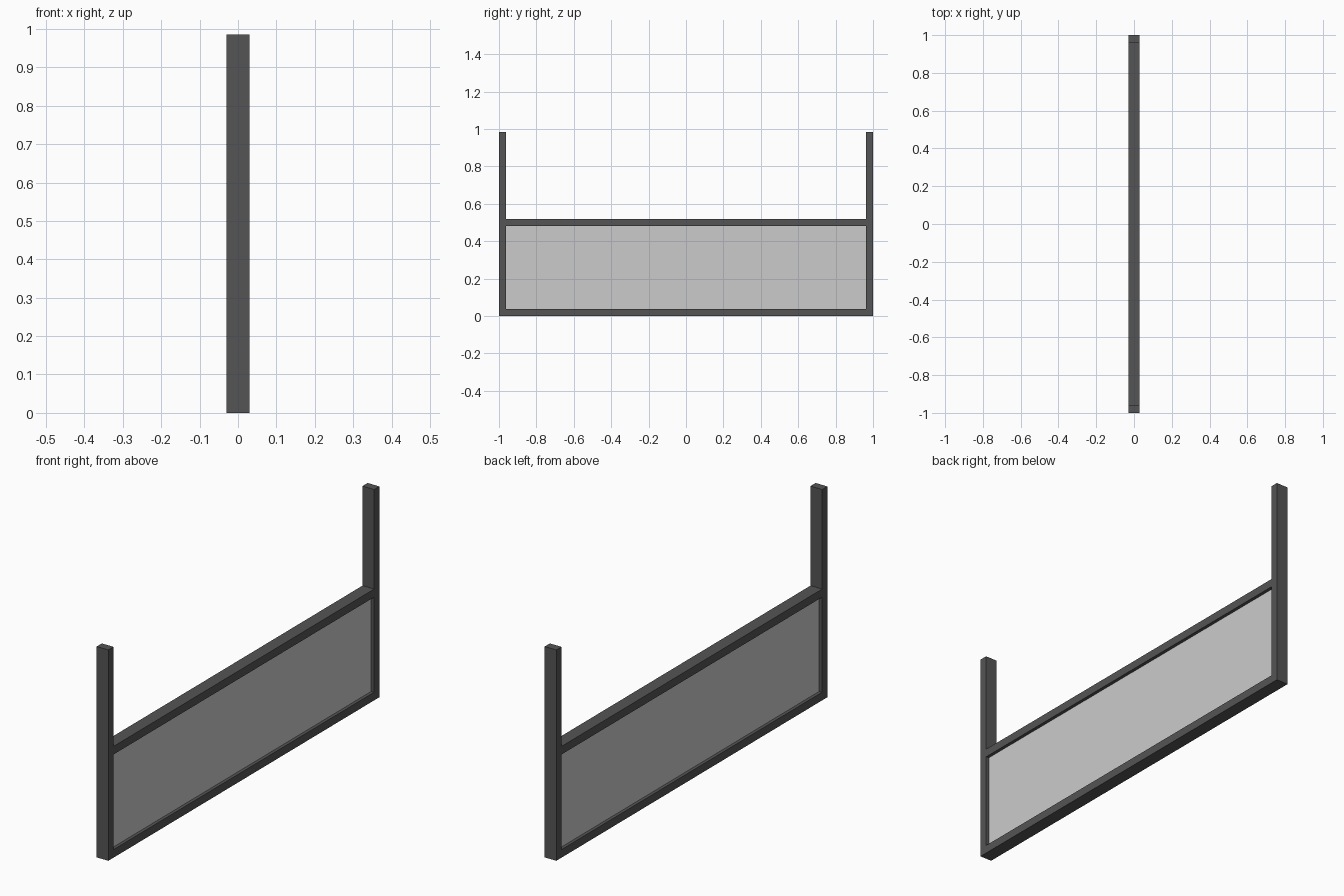
import bpy

if "Cube" in bpy.data.objects:
    bpy.data.objects.remove(bpy.data.objects["Cube"])

HALF_X, HALF_Y, BAR, HEIGHT = 0.03, 1.0, 0.038, 0.985

frame_mat = bpy.data.materials.new("dark_frame")
frame_mat.diffuse_color = (0.09, 0.09, 0.09, 1)
frame_mat.use_nodes = True
frame_mat.node_tree.nodes["Principled BSDF"].inputs["Base Color"].default_value = frame_mat.diffuse_color


def box(name, lo, hi, mat=None):
    """Axis-aligned box between two corners."""
    bpy.ops.mesh.primitive_cube_add(
        size=1, location=[(a + b) / 2 for a, b in zip(lo, hi)])
    ob = bpy.context.object
    ob.name = name
    ob.scale = [b - a for a, b in zip(lo, hi)]
    bpy.ops.object.transform_apply(location=False, rotation=False, scale=True)
    if mat:
        ob.data.materials.append(mat)
    return ob


inner = HALF_Y - BAR

# Upright posts at both ends
for name, y in (("front_post", -HALF_Y), ("back_post", inner)):
    box(name, (-HALF_X, y, 0), (HALF_X, y + BAR, HEIGHT), frame_mat)

# Horizontal rails between the posts
for name, z in (("bottom_rail", 0), ("top_rail", 0.482)):
    box(name, (-HALF_X, -inner, z), (HALF_X, inner, z + BAR), frame_mat)

# Recessed infill panel
box("panel", (-0.015, -inner, BAR), (0.015, inner, 0.482))
